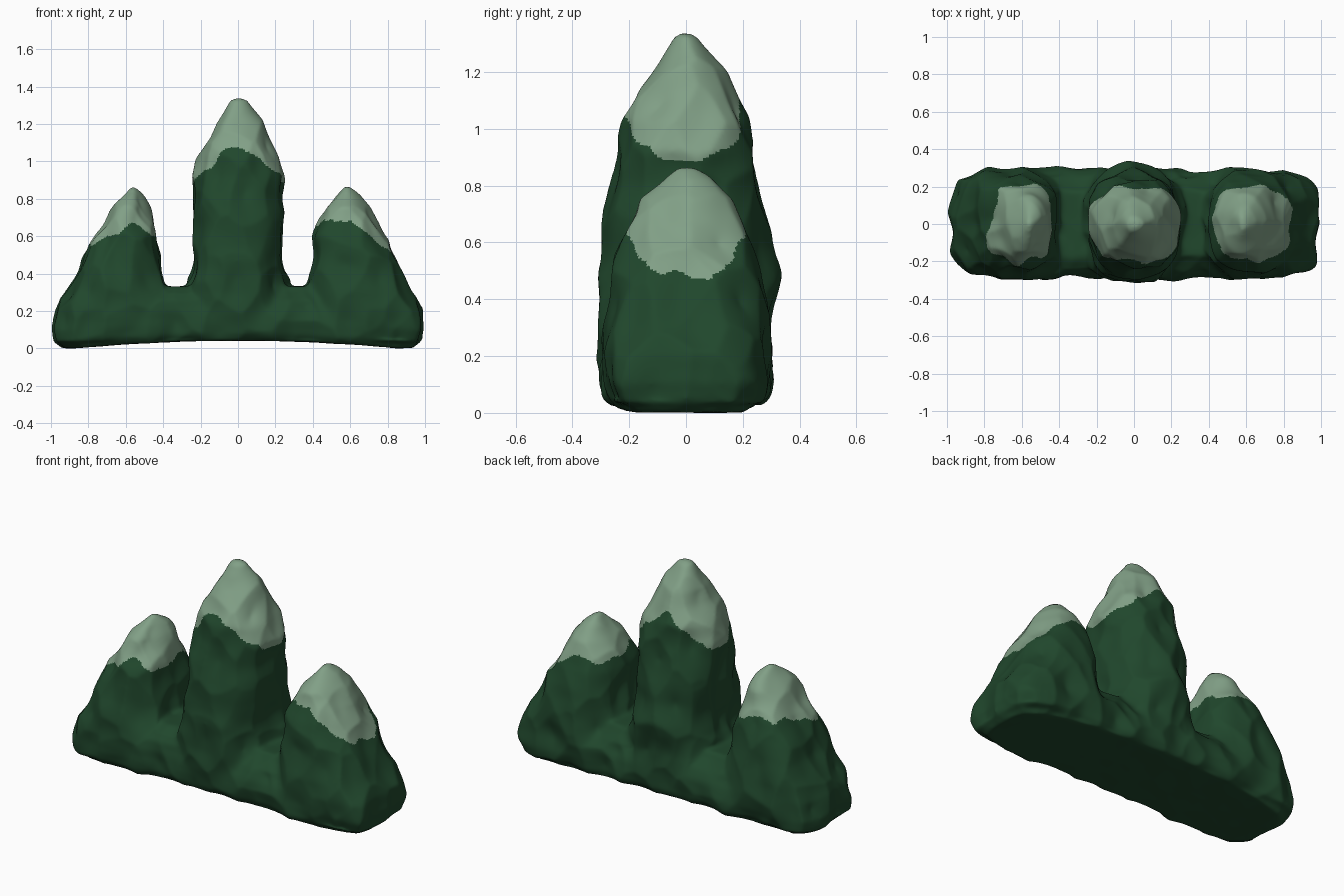
import bpy, bmesh
from math import cos, sin, pi, copysign
from mathutils import Vector, noise

cube = bpy.data.objects.get("Cube")
if cube:
    bpy.data.objects.remove(cube, do_unlink=True)


def make_material(name, rgb):
    mat = bpy.data.materials.new(name)
    mat.use_nodes = True
    color = (*rgb, 1)
    mat.diffuse_color = color
    bsdf = mat.node_tree.nodes["Principled BSDF"]
    bsdf.inputs["Base Color"].default_value = color
    bsdf.inputs["Roughness"].default_value = 0.9
    return mat


def clamp(t):
    return max(0, min(1, t))


def loft(bm, rows, sides=40):
    """Stack rounded rings given as (z, x min, x max, y radius, squareness)."""
    rings = []
    for z, x0, x1, ry, n in rows:
        ring = []
        for i in range(sides):
            c, s = cos(2 * pi * i / sides), sin(2 * pi * i / sides)
            x = (x0 + x1) / 2 + (x1 - x0) / 2 * copysign(abs(c) ** (2 / n), c)
            ring.append(bm.verts.new((x, ry * copysign(abs(s) ** (2 / n), s), z)))
        rings.append(ring)
    for low, high in zip(rings, rings[1:]):
        for i in range(sides):
            j = (i + 1) % sides
            bm.faces.new((low[i], low[j], high[j], high[i]))
    bm.faces.new(rings[0][::-1])
    bm.faces.new(rings[-1])


# Long foot ridge, with saddles between the peaks
ridge = [(0, -.94, .94, .26, 4), (.04, -.99, .99, .285, 4), (.1, -.99, .99, .29, 4),
         (.18, -.97, .97, .285, 4), (.25, -.9, .9, .26, 3), (.33, -.7, .7, .18, 3)]

# Tall middle peak
middle = [(.05, -.36, .36, .29, 3), (.3, -.29, .29, .305, 2.5), (.4, -.25, .245, .315, 2.4),
          (.47, -.245, .235, .32, 2.3), (.6, -.245, .23, .295, 2.3), (.8, -.245, .235, .265, 2.3),
          (.92, -.245, .26, .235, 2.3), (1.03, -.2, .22, .23, 2.2), (1.12, -.155, .175, .18, 2),
          (1.2, -.125, .13, .13, 2), (1.27, -.072, .082, .08, 2), (1.32, -.035, .045, .035, 2),
          (1.335, -.01, .02, .01, 2)]

# Lower outer peaks, steep on the inside and sloping on the outside
right_peak = [(.03, .3, .98, .27, 4), (.1, .32, .995, .285, 4), (.2, .33, .975, .285, 3.5),
              (.3, .36, .925, .285, 3), (.4, .385, .885, .275, 2.6), (.5, .395, .84, .26, 2.4),
              (.6, .4, .795, .235, 2.2), (.67, .425, .76, .205, 2), (.75, .468, .7, .16, 2),
              (.82, .52, .64, .09, 2), (.855, .555, .605, .045, 2), (.868, .575, .59, .01, 2)]
left_peak = [(.03, -.98, -.3, .27, 4), (.1, -.995, -.32, .285, 4), (.2, -.975, -.34, .285, 3.5),
             (.3, -.92, -.37, .285, 3), (.4, -.86, -.405, .275, 2.6), (.5, -.82, -.42, .26, 2.4),
             (.62, -.76, -.435, .23, 2.2), (.69, -.71, -.455, .19, 2), (.76, -.655, -.48, .15, 2),
             (.82, -.61, -.51, .085, 2), (.85, -.585, -.535, .04, 2), (.863, -.57, -.555, .01, 2)]

bm = bmesh.new()
for rows in (ridge, middle, right_peak, left_peak):
    loft(bm, rows)
mesh = bpy.data.meshes.new("mountain_range")
bm.to_mesh(mesh)
bm.free()
mountain = bpy.data.objects.new("mountain_range", mesh)
bpy.context.collection.objects.link(mountain)
bpy.context.view_layer.objects.active = mountain
mountain.select_set(True)

# Fuse into one skin and soften the joints
remesh = mountain.modifiers.new("fuse", 'REMESH')
remesh.mode = 'VOXEL'
remesh.voxel_size = 0.011
soften = mountain.modifiers.new("soften", 'SMOOTH')
soften.factor = 0.5
soften.iterations = 14
for name in ("fuse", "soften"):
    bpy.ops.object.modifier_apply(modifier=name)
mesh = mountain.data

# Carve broad rock hollows with ridges between them, leaving tips and underside calm
normals = [v.normal.copy() for v in mesh.vertices]
for v, normal in zip(mesh.vertices, normals):
    p = v.co.copy()
    q = p + noise.noise_vector(p * 4) * 0.05
    hollow = noise.voronoi(Vector((q.x * 6, q.y * 6, q.z * 4)))[0][0] - 0.53
    calm = 1 - 0.9 * abs(normal.z) ** 3
    v.co += normal * calm * (0.055 * hollow + 0.01 * noise.noise(p * 7))

# Ease the carving, then arch the underside
ease = mountain.modifiers.new("ease", 'SMOOTH')
ease.iterations = 3
bpy.ops.object.modifier_apply(modifier="ease")
for v in mesh.vertices:
    v.co.z += 0.04 * max(0, 1 - (v.co.x / 0.85) ** 2) * clamp(1 - v.co.z / 0.3)

# Rest on the ground
ground = min(v.co.z for v in mesh.vertices)
for v in mesh.vertices:
    v.co.z -= ground

# Pale caps above a wavering line on each peak
mesh.materials.append(make_material("forest_green", (.0145, .063, .0255)))
mesh.materials.append(make_material("pale_sage", (.22, .35, .24)))
for face in mesh.polygons:
    c = face.center
    wobble = 0.05 * noise.noise(c * 8) + 0.01 * noise.noise(c * 25)
    if abs(c.x) < 0.33:
        facing = c.y ** 2 / (c.x ** 2 + c.y ** 2 + 1e-6)
        line = 0.89 + 0.18 * facing ** 1.6
    elif c.x > 0:
        side = clamp((abs(c.y) - 0.08) / 0.16)
        line = 0.67 - 0.2 * clamp((c.x - 0.6) / 0.17) * (1 - 0.5 * side)
    else:
        line = 0.63 - 0.06 * clamp((-c.x - 0.6) / 0.15) * (1 - clamp(c.y / 0.15))
    face.material_index = int(c.z > line + wobble)

bpy.ops.object.shade_smooth()
